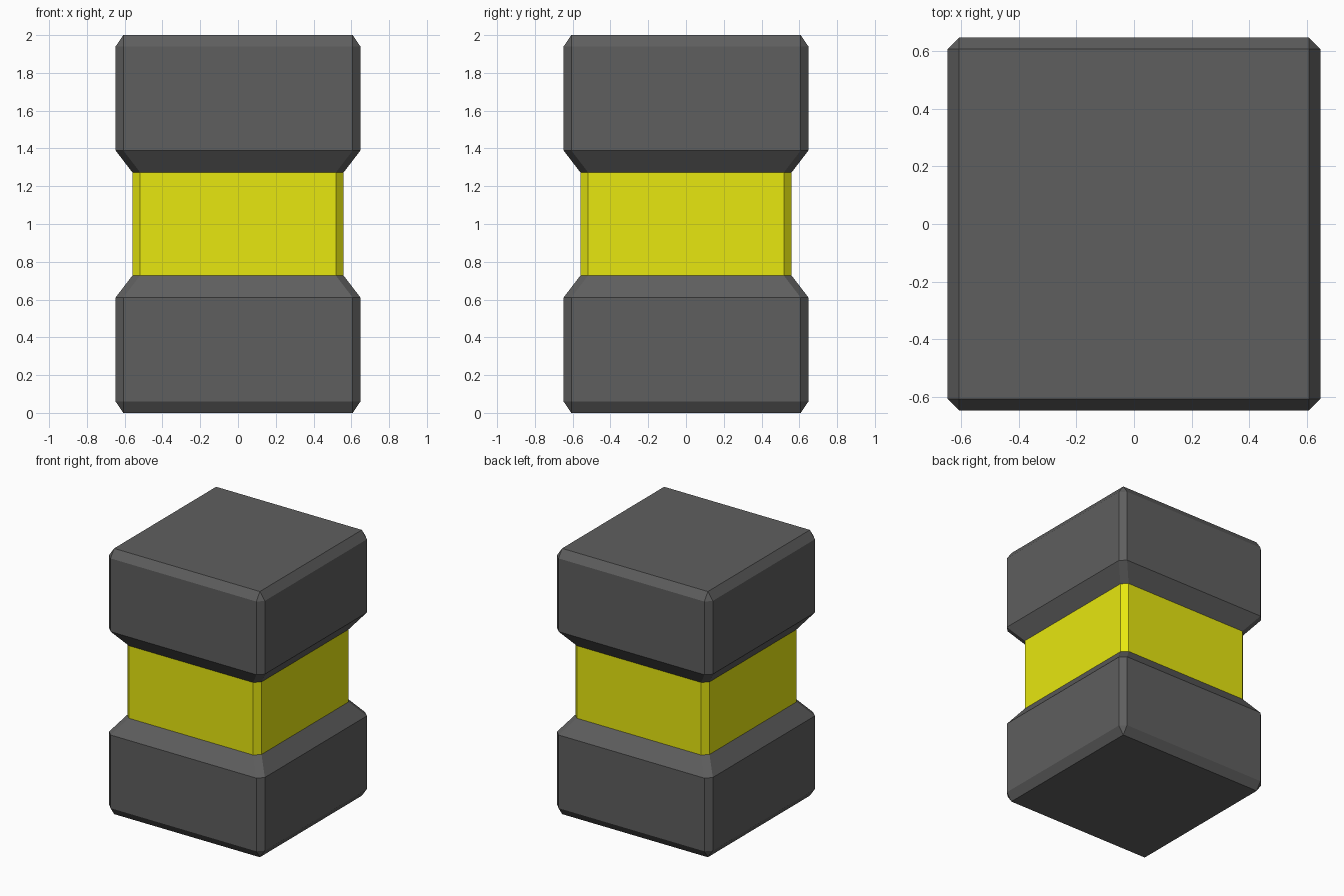
import bpy, bmesh

if "Cube" in bpy.data.objects:
    bpy.data.objects.remove(bpy.data.objects["Cube"])


def material(name, rgb):
    m = bpy.data.materials.new(name)
    m.diffuse_color = (*rgb, 1)
    m.use_nodes = True
    m.node_tree.nodes["Principled BSDF"].inputs["Base Color"].default_value = m.diffuse_color
    return m


def ring(bm, half, inner, z):
    # square outline with chamfered corners (inner == half gives sharp corners)
    pts = [(inner, -half), (half, -inner), (half, inner), (inner, half),
           (-inner, half), (-half, inner), (-half, -inner), (-inner, -half)]
    return [bm.verts.new((x, y, z)) for x, y in pts]


def loft(name, sections, mat, cap=False, flip=False):
    bm = bmesh.new()
    rings = [ring(bm, h, i, 2 - z if flip else z) for h, i, z in sections]
    for a, b in zip(rings, rings[1:]):
        for k in range(8):
            n = (k + 1) % 8
            f = [a[k], a[n], b[n], b[k]]
            bm.faces.new(f[::-1] if flip else f)
    if cap:
        bm.faces.new(rings[0] if flip else rings[0][::-1])
    bmesh.ops.remove_doubles(bm, verts=bm.verts, dist=1e-4)
    me = bpy.data.meshes.new(name)
    bm.to_mesh(me)
    bm.free()
    me.materials.append(mat)
    ob = bpy.data.objects.new(name, me)
    bpy.context.collection.objects.link(ob)
    return ob


dark = material("dark_grey", (0.114, 0.114, 0.114))
yellow = material("yellow", (0.8, 0.8, 0.005))

# Bevelled end blocks, mirrored about mid height
block = [(0.607, 0.607, 0), (0.648, 0.607, 0.06),
         (0.648, 0.607, 0.611), (0.559, 0.518, 0.727)]
loft("bottom_block", block, dark, cap=True)
loft("top_block", block, dark, cap=True, flip=True)

# Narrow coloured waist
loft("waist_band", [(0.559, 0.518, 0.727), (0.559, 0.518, 1.273)], yellow)
